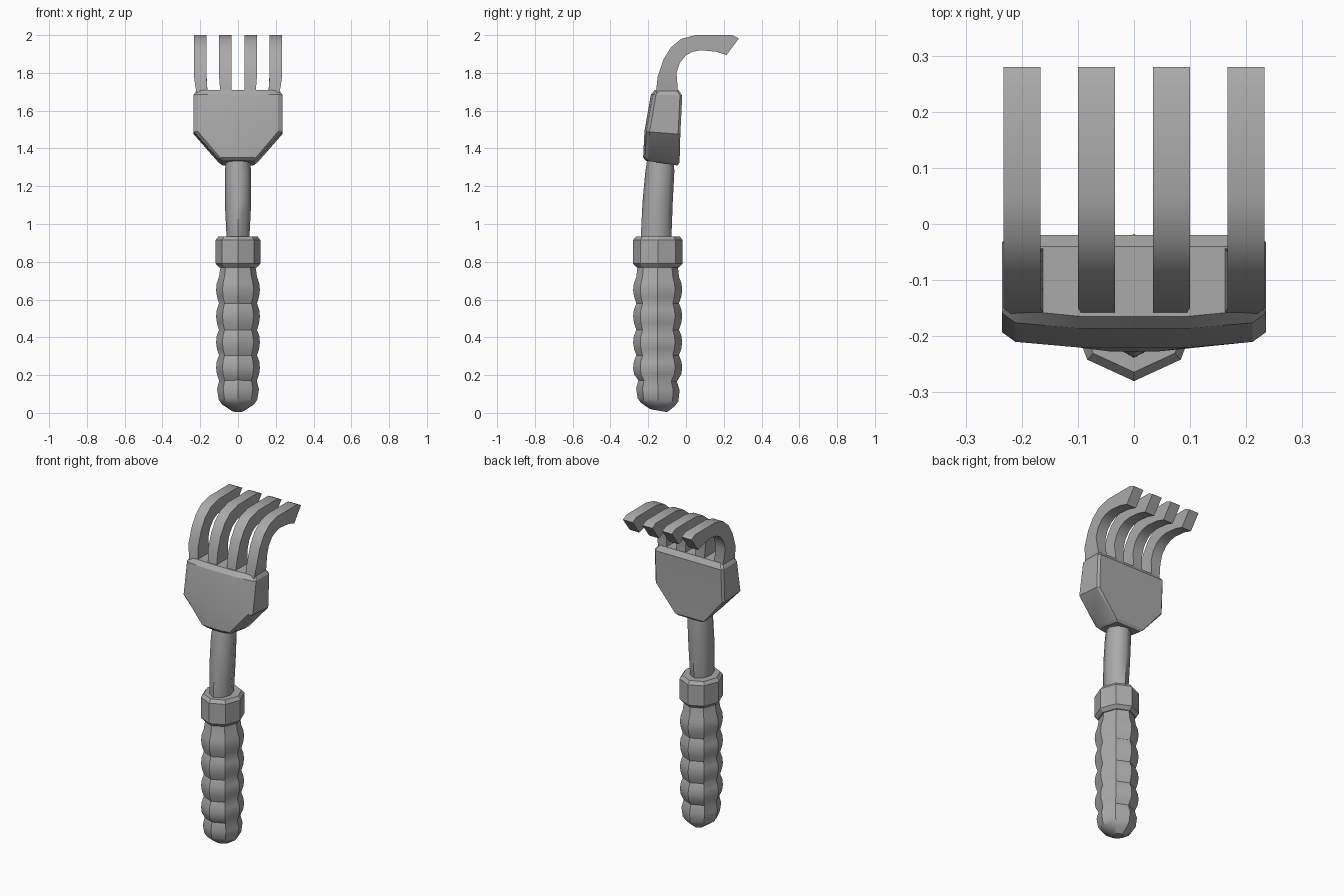
import bpy, bmesh, math

cube = bpy.data.objects.get("Cube")
if cube:
    bpy.data.objects.remove(cube, do_unlink=True)

grey = bpy.data.materials.new("plain grey")
grey.use_nodes = True
colour = (0.4, 0.4, 0.4, 1)
grey.diffuse_color = colour
grey.node_tree.nodes["Principled BSDF"].inputs["Base Color"].default_value = colour


def finish(name, bm, angle):
    """Turn a bmesh into a shaded, coloured object."""
    bmesh.ops.recalc_face_normals(bm, faces=bm.faces)
    mesh = bpy.data.meshes.new(name)
    bm.to_mesh(mesh)
    bm.free()
    mesh.materials.append(grey)
    obj = bpy.data.objects.new(name, mesh)
    bpy.context.collection.objects.link(obj)
    bpy.ops.object.select_all(action="DESELECT")
    obj.select_set(True)
    bpy.context.view_layer.objects.active = obj
    bpy.ops.object.shade_smooth_by_angle(angle=math.radians(angle))
    return obj


def loft(name, rings, angle):
    """Skin a stack of equal-length point rings and cap both ends."""
    bm = bmesh.new()
    loops = [[bm.verts.new(p) for p in ring] for ring in rings]
    n = len(loops[0])
    for a, b in zip(loops, loops[1:]):
        for i in range(n):
            j = (i + 1) % n
            bm.faces.new((a[i], a[j], b[j], b[i]))
    bm.faces.new(loops[0])
    bm.faces.new(loops[-1])
    return finish(name, bm, angle)


def oval(rx, ry, y, z, tilt=0.0, sides=8):
    """Ring with a corner at the front; tilt lowers its back."""
    turns = [2 * math.pi * i / sides for i in range(sides)]
    return [(rx * math.sin(t), y - ry * math.cos(t), z + tilt * math.cos(t)) for t in turns]


# Grip: rounded butt, then four finger swells separated by grooves
grip = [oval(0.035, 0.045, -0.145, 0.012, 0.008), oval(0.085, 0.09, -0.148, 0.045, 0.008),
        oval(0.102, 0.108, -0.148, 0.07, 0.008), oval(0.111, 0.115, -0.149, 0.125, 0.005),
        oval(0.10, 0.102, -0.15, 0.17, 0.003)]
grooves = [0.17, 0.305, 0.44, 0.58, 0.72]
for low, high in zip(grooves, grooves[1:]):
    for t, swell in ((0.25, 0.96), (0.5, 1.0), (0.75, 0.97), (1.0, 0.87)):
        grip.append(oval(0.116 * swell, 0.13 * swell, -0.15, low + t * (high - low)))
grip.append(oval(0.09, 0.105, -0.15, 0.79))
loft("grip", grip, 35)

# Collar with chamfered rims
loft("collar", [oval(rx, ry, -0.149, z) for rx, ry, z in (
    (0.10, 0.112, 0.77), (0.118, 0.131, 0.79), (0.118, 0.131, 0.915), (0.103, 0.115, 0.935))], 30)

# Stem, slightly swollen and leaning back
loft("stem", [oval(0.058, 0.08, -0.159, 0.90), oval(0.062, 0.081, -0.157, 0.96),
              oval(0.07, 0.08, -0.15, 1.12), oval(0.07, 0.077, -0.139, 1.27),
              oval(0.062, 0.07, -0.133, 1.36)], 50)


# Palm: slices with chamfered long edges and a slightly crowned front
def slice_ring(half, front, back, z_front, z_back):
    def z(y):
        return z_front + (z_back - z_front) * (y - front) / (back - front)
    right = [(half * 0.42, front), (half * 0.9, front + 0.01), (half, front + 0.027),
             (half, back - 0.012), (half * 0.95, back)]
    outline = right + [(-x, y) for x, y in reversed(right)]
    return [(x, y, z(y)) for x, y in outline]


loft("palm", [slice_ring(*s) for s in (
    (0.085, -0.212, -0.045, 1.335, 1.31), (0.105, -0.227, -0.034, 1.352, 1.325),
    (0.235, -0.22, -0.03, 1.49, 1.475), (0.235, -0.186, -0.02, 1.685, 1.68),
    (0.217, -0.165, -0.04, 1.71, 1.71))], 25)

# Four hooked tines: centre line points paired as outer and inner edges
outer = [(-0.16, 1.69), (-0.15, 1.78), (-0.12, 1.87), (-0.08, 1.935),
         (-0.025, 1.98), (0.05, 2.0), (0.245, 2.0), (0.28, 1.982)]
inner = [(-0.042, 1.69), (-0.05, 1.80), (-0.032, 1.855), (0.0, 1.893),
         (0.035, 1.912), (0.08, 1.92), (0.16, 1.912), (0.215, 1.895)]
for number, x in enumerate((-0.2, -0.067, 0.067, 0.2), 1):
    rings = []
    for step, (a, b) in enumerate(zip(outer, inner)):
        root = max(0, 1 - step) * 0.012
        half = 0.033 - root * 0.3
        cx = x * (1 - root * 4)
        rings.append([(cx - half, *a), (cx + half, *a), (cx + half, *b), (cx - half, *b)])
    loft(f"tine_{number}", rings, 30)
